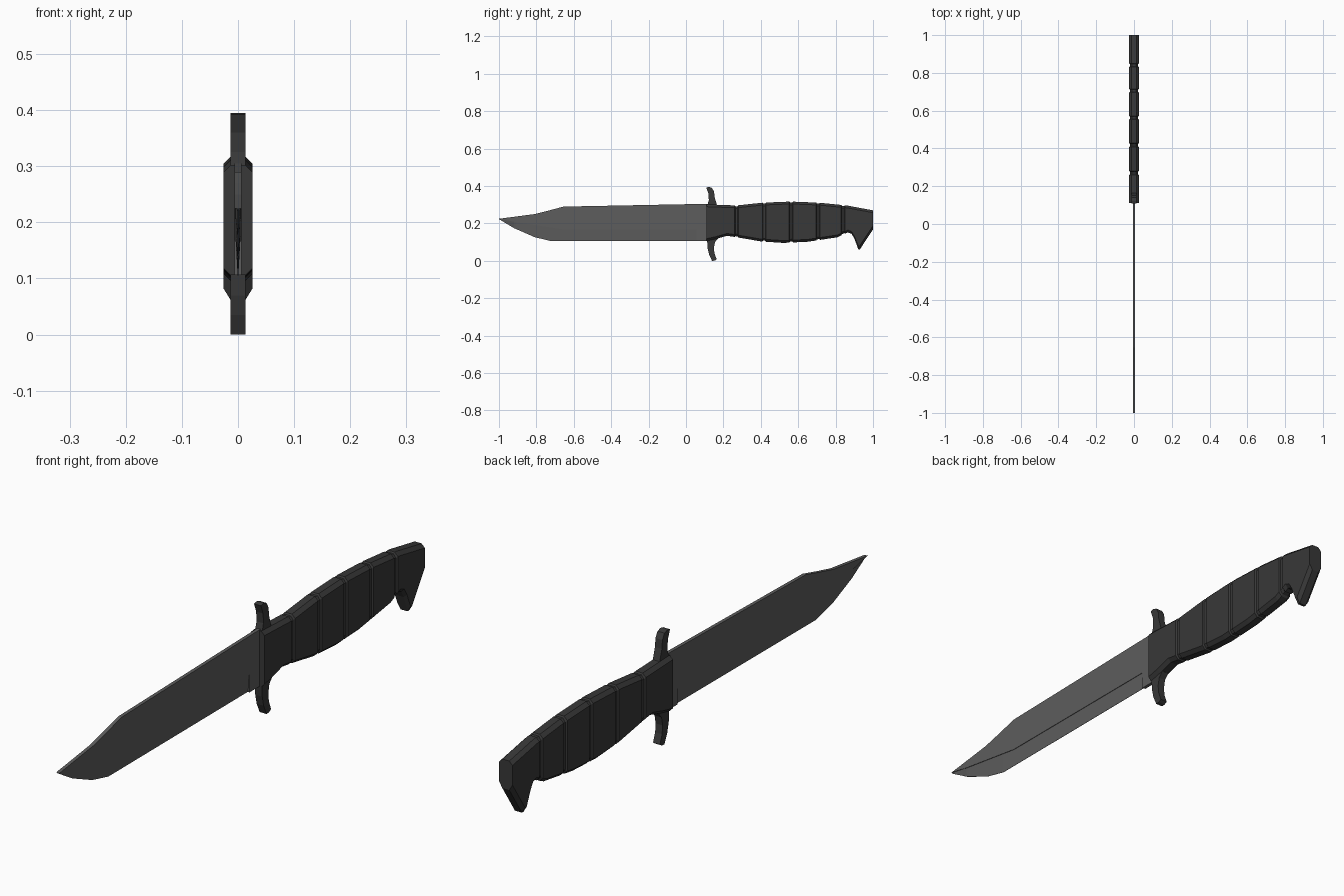
import bpy, bmesh

if "Cube" in bpy.data.objects:
    bpy.data.objects.remove(bpy.data.objects["Cube"])


def material(name, v):
    m = bpy.data.materials.new(name)
    m.diffuse_color = (v, v, v, 1)
    m.use_nodes = True
    m.node_tree.nodes["Principled BSDF"].inputs["Base Color"].default_value = m.diffuse_color
    return m


STEEL = material("steel", 0.11)
BLACK = material("black_rubber", 0.04)


def finish(name, bm, mat):
    bmesh.ops.remove_doubles(bm, verts=bm.verts, dist=0.00005)
    bmesh.ops.recalc_face_normals(bm, faces=bm.faces)
    me = bpy.data.meshes.new(name)
    bm.to_mesh(me)
    bm.free()
    me.materials.append(mat)
    ob = bpy.data.objects.new(name, me)
    bpy.context.collection.objects.link(ob)
    return ob


def prism(name, outline, half, mat):
    """Side profile (y, z) extruded across x."""
    bm = bmesh.new()
    a, b = [[bm.verts.new((s * half, y, z)) for y, z in outline] for s in (-1, 1)]
    bm.faces.new(a)
    bm.faces.new(b[::-1])
    for i in range(len(a)):
        j = (i + 1) % len(a)
        bm.faces.new((a[i], a[j], b[j], b[i]))
    return finish(name, bm, mat)


def loft(name, sections, mat):
    """Skin a list of equal-length rings of 3D points."""
    bm = bmesh.new()
    rings = [[bm.verts.new(p) for p in s] for s in sections]
    for r, q in zip(rings, rings[1:]):
        for i in range(len(r)):
            j = (i + 1) % len(r)
            bm.faces.new((r[i], r[j], q[j], q[i]))
    bm.faces.new(rings[0])
    bm.faces.new(rings[-1][::-1])
    return finish(name, bm, mat)


def interp(table, y):
    for (y0, z0), (y1, z1) in zip(table, table[1:]):
        if y <= y1:
            return z0 + (z1 - z0) * (y - y0) / (y1 - y0)
    return table[-1][1]


# Blade: flat slab with clipped point, then the thinner ground edge below it
grind = [(-1, 0.225), (-0.91, 0.207), (-0.656, 0.168), (0.055, 0.168)]
edge = [(-1, 0.223), (-0.92, 0.175), (-0.81, 0.127), (-0.72, 0.105), (0.055, 0.107)]
spine = [(0.115, 0.305), (-0.655, 0.29), (-0.73, 0.27), (-0.81, 0.25)]
prism("blade", grind + [(0.055, 0.106), (0.115, 0.106)] + spine, 0.0062, STEEL)

rings = []
for y in sorted({p[0] for p in grind + edge}):
    zg, ze = interp(grind, y), interp(edge, y)
    rings.append([(-0.0042, y, zg), (0.0042, y, zg), (0.0006, y, ze), (-0.0006, y, ze)])
loft("cutting_edge", rings, STEEL)

# Handle: chamfered section swept along y, with grip grooves and a pommel hook
top = [(0.11, 0.302), (0.27, 0.296), (0.41, 0.311), (0.56, 0.317),
       (0.71, 0.311), (0.86, 0.296), (1, 0.27)]
bottom = [(0.11, 0.106), (0.16, 0.117), (0.22, 0.134), (0.29, 0.123), (0.4, 0.104),
          (0.52, 0.096), (0.65, 0.102), (0.81, 0.126), (0.865, 0.152),
          (0.885, 0.145), (0.9, 0.12), (0.921, 0.062), (0.93, 0.062), (1, 0.168)]
grooves = [0.27, 0.418, 0.562, 0.706, 0.84]
stations = {(y, 0.0) for y, _ in top + bottom if min(abs(y - g) for g in grooves) > 0.011}
for g in grooves:
    stations |= {(g - 0.01, 0.0), (g - 0.006, 0.005), (g + 0.006, 0.005), (g + 0.01, 0.0)}

rings = []
for y, d in sorted(stations):
    zt, zb = interp(top, y) - d, interp(bottom, y) + d
    w, n, c = 0.026 - d, 0.0135 - d * 0.4, 0.0125
    cb = c + 0.008 * (y > 0.9)
    half = [(n, zt), (w, zt - c), (w, zb + cb), (n, zb)]
    rings.append([(x, y, z) for x, z in half] + [(-x, y, z) for x, z in half[::-1]])
loft("handle", rings, BLACK)

# Guard: one curved bar with a prong above and below the handle
prism("guard", [
    (0.108, 0.392), (0.122, 0.395), (0.139, 0.39), (0.150, 0.37), (0.153, 0.34), (0.165, 0.30),
    (0.172, 0.12), (0.155, 0.10), (0.149, 0.07), (0.152, 0.04), (0.164, 0.008),
    (0.153, 0.001), (0.139, 0.0), (0.123, 0.035), (0.115, 0.07), (0.113, 0.11),
    (0.115, 0.30), (0.122, 0.325), (0.120, 0.36)], 0.0135, BLACK)
